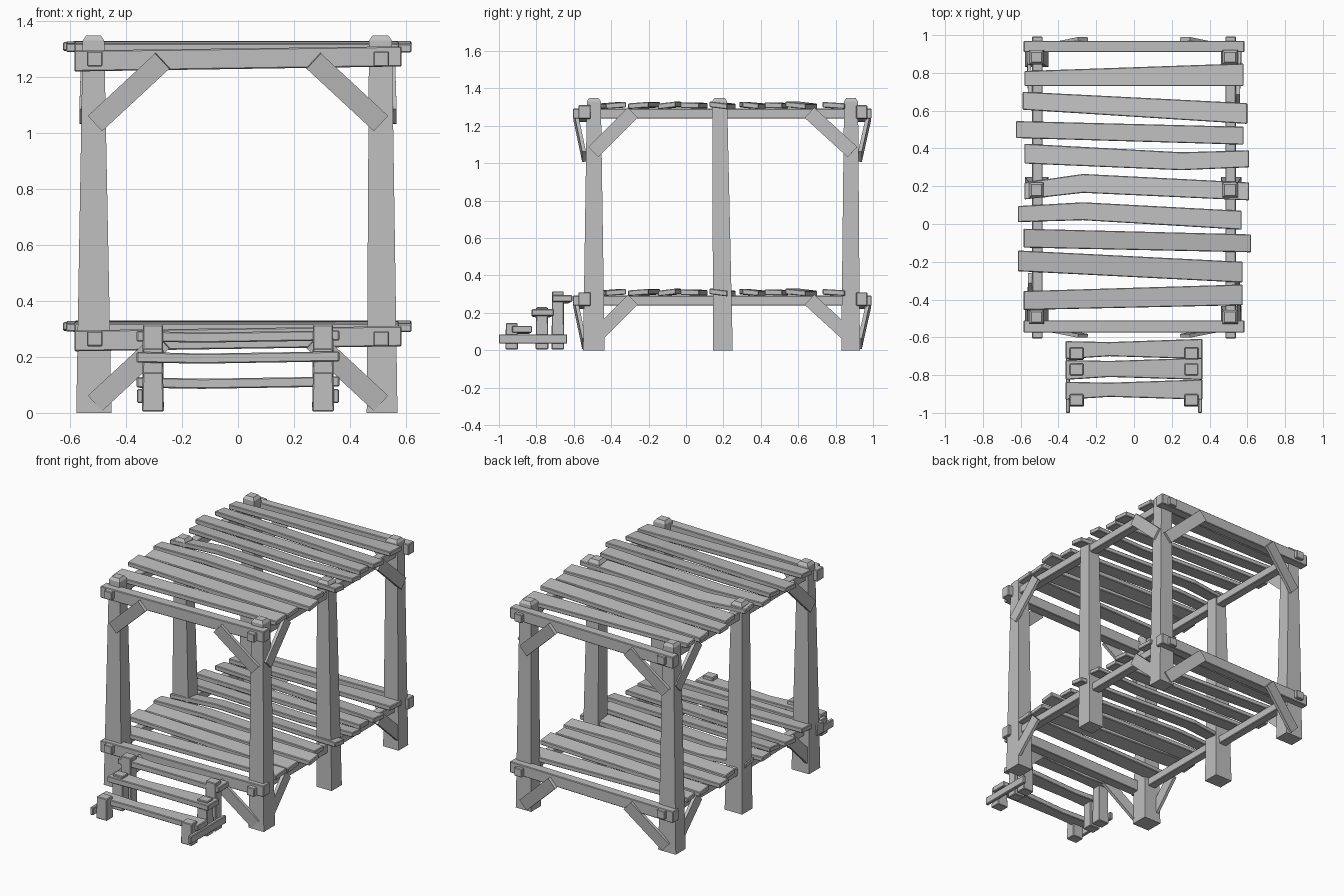
import bpy
import random
from mathutils import Vector

random.seed(4)
default = bpy.data.objects.get("Cube")
if default:
    bpy.data.objects.remove(default, do_unlink=True)

WOOD = bpy.data.materials.new("grey_wood")
WOOD.use_nodes = True
GREY = (0.52, 0.52, 0.52, 1)
WOOD.diffuse_color = GREY
WOOD.node_tree.nodes["Principled BSDF"].inputs["Base Color"].default_value = GREY


def loft(name, sections, bevel=0.004):
    """Skin a row of four-cornered sections into one closed timber."""
    verts = [corner for section in sections for corner in section]
    last = len(verts) - 4
    faces = [(3, 2, 1, 0), tuple(range(last, last + 4))]
    for base in range(0, last, 4):
        for i in range(4):
            j = (i + 1) % 4
            faces.append((base + i, base + j, base + j + 4, base + i + 4))
    mesh = bpy.data.meshes.new(name)
    mesh.from_pydata(verts, [], faces)
    mesh.materials.append(WOOD)
    obj = bpy.data.objects.new(name, mesh)
    bpy.context.collection.objects.link(obj)
    if bevel:
        mod = obj.modifiers.new("worn_edges", "BEVEL")
        mod.width = bevel
        mod.segments = 1
    return obj


def rect_z(x0, x1, y0, y1, z):
    return [(x0, y0, z), (x1, y0, z), (x1, y1, z), (x0, y1, z)]


def rect_x(x, y0, y1, z0, z1, roll=0):
    return [(x, y0, z0 - roll), (x, y1, z0 + roll), (x, y1, z1 + roll), (x, y0, z1 - roll)]


def rect_y(y, x0, x1, z0, z1):
    return [(x0, y, z0), (x0, y, z1), (x1, y, z1), (x1, y, z0)]


def brace(name, start, end, outward, width=0.075, thick=0.02):
    """Flat diagonal board whose broad face looks outward."""
    a, b = Vector(start), Vector(end)
    along = (b - a).normalized()
    side = along.cross(Vector(outward)).normalized() * width / 2
    depth = side.cross(along).normalized() * thick / 2
    ring = (side + depth, side - depth, -side - depth, -side + depth)
    loft(name, [[p + o for o in ring] for p in (a, b)], 0)


# Tapered posts: foot and head extents, with a chamfered top
X_SPANS = {"right": (-0.578, -0.452, -0.555, -0.478), "left": (0.46, 0.57, 0.468, 0.55)}
Y_SPANS = {"front": (-0.55, -0.435, -0.53, -0.455),
           "middle": (0.145, 0.25, 0.14, 0.22),
           "back": (0.83, 0.93, 0.845, 0.92)}
for side, (fx0, fx1, hx0, hx1) in X_SPANS.items():
    for place, (fy0, fy1, hy0, hy1) in Y_SPANS.items():
        c = 0.012
        loft(f"{place}_{side}_post", [
            rect_z(fx0, fx1, fy0, fy1, 0),
            rect_z(hx0, hx1, hy0, hy1, 1.33),
            rect_z(hx0 + c, hx1 - c, hy0 + c, hy1 - c, 1.348)], 0)

# Boards of one deck: sections of (x, near edge, far edge)
BOARDS = [
    [(-0.58, 0.73, 0.81), (0.58, 0.73, 0.85)],
    [(-0.59, 0.605, 0.7), (0.6, 0.53, 0.64)],
    [(-0.625, 0.455, 0.545), (0.58, 0.42, 0.515)],
    [(-0.58, 0.32, 0.425), (0.25, 0.285, 0.38), (0.61, 0.3, 0.39)],
    [(-0.58, 0.13, 0.22), (-0.27, 0.165, 0.265), (0.61, 0.125, 0.22)],
    [(-0.615, 0.01, 0.095), (-0.27, 0.02, 0.115), (0.57, -0.03, 0.07)],
    [(-0.585, -0.125, -0.025), (0.62, -0.15, -0.055)],
    [(-0.615, -0.25, -0.14), (0.575, -0.31, -0.2)],
    [(-0.585, -0.455, -0.355), (0.575, -0.43, -0.32)],
]
ROLLS = [random.uniform(-0.007, 0.007) for _ in BOARDS]

for deck, h in (("floor", 0), ("roof", 1)):
    for n, (board, roll) in enumerate(zip(BOARDS, ROLLS)):
        loft(f"{deck}_board_{n + 1}",
             [rect_x(x, a, b, h + 0.294, h + 0.324, roll) for x, a, b in board])
    # Cross beams at front and back, slightly out of level
    for place, y0, y1 in (("front", -0.575, -0.51), ("back", 0.91, 0.97)):
        loft(f"{deck}_{place}_beam", [
            rect_x(-0.585, y0, y1, h + 0.22, h + 0.295),
            rect_x(0.585, y0, y1, h + 0.238, h + 0.31)])
    for side, s in (("right", -1), ("left", 1)):
        # Long side rail poking through past the beams
        loft(f"{deck}_{side}_rail", [
            rect_y(y, s * 0.512 - 0.028, s * 0.512 + 0.028, h + 0.238, h + 0.292)
            for y in (-0.605, 0.992)])
        # Corner braces on the front, back and both flanks
        for place, low, high, out in (("front", -0.545, -0.592, -1), ("back", 0.93, 0.98, 1)):
            brace(f"{deck}_{place}_{side}_brace",
                  (s * 0.51, low, h + 0.035), (s * 0.27, high, h + 0.258), (0, out, 0))
        for place, low, high in (("front", -0.495, -0.285), ("back", 0.89, 0.66)):
            brace(f"{deck}_{side}_{place}_flank_brace",
                  (s * 0.557, low, h + 0.06), (s * 0.55, high, h + 0.27), (s, 0, 0))

# Entry steps: treads, short posts and ground runners
TREADS = {"top": (-0.715, -0.62, 0.255), "middle": (-0.825, -0.72, 0.18),
          "bottom": (-0.93, -0.835, 0.09)}
for name, (y0, y1, z) in TREADS.items():
    loft(f"{name}_step_tread", [
        rect_x(-0.362, y0, y1, z, z + 0.038),
        rect_x(-0.13, y0 + 0.015, y1 - 0.005, z - 0.004, z + 0.032),
        rect_x(0.362, y0, y1 + 0.012, z + 0.004, z + 0.04)])
STEP_POSTS = {"back": (-0.685, 0.315), "middle": (-0.77, 0.23), "front": (-0.932, 0.145)}
for side, s in (("right", -1), ("left", 1)):
    x = s * 0.304
    for place, (y, top) in STEP_POSTS.items():
        loft(f"{place}_{side}_step_post", [
            rect_z(x - 0.039, x + 0.039, y - 0.034, y + 0.034, 0.005),
            rect_z(x - 0.036, x + 0.036, y - 0.031, y + 0.031, top)])
    loft(f"{side}_step_runner", [
        rect_y(y, s * 0.35 - 0.011, s * 0.35 + 0.011, 0.035, 0.085) for y in (-1, -0.635)])

# Make every timber's faces point outward
import bmesh
for obj in bpy.context.collection.objects:
    if obj.type == "MESH":
        bm = bmesh.new()
        bm.from_mesh(obj.data)
        bmesh.ops.recalc_face_normals(bm, faces=bm.faces)
        bm.to_mesh(obj.data)
        bm.free()
